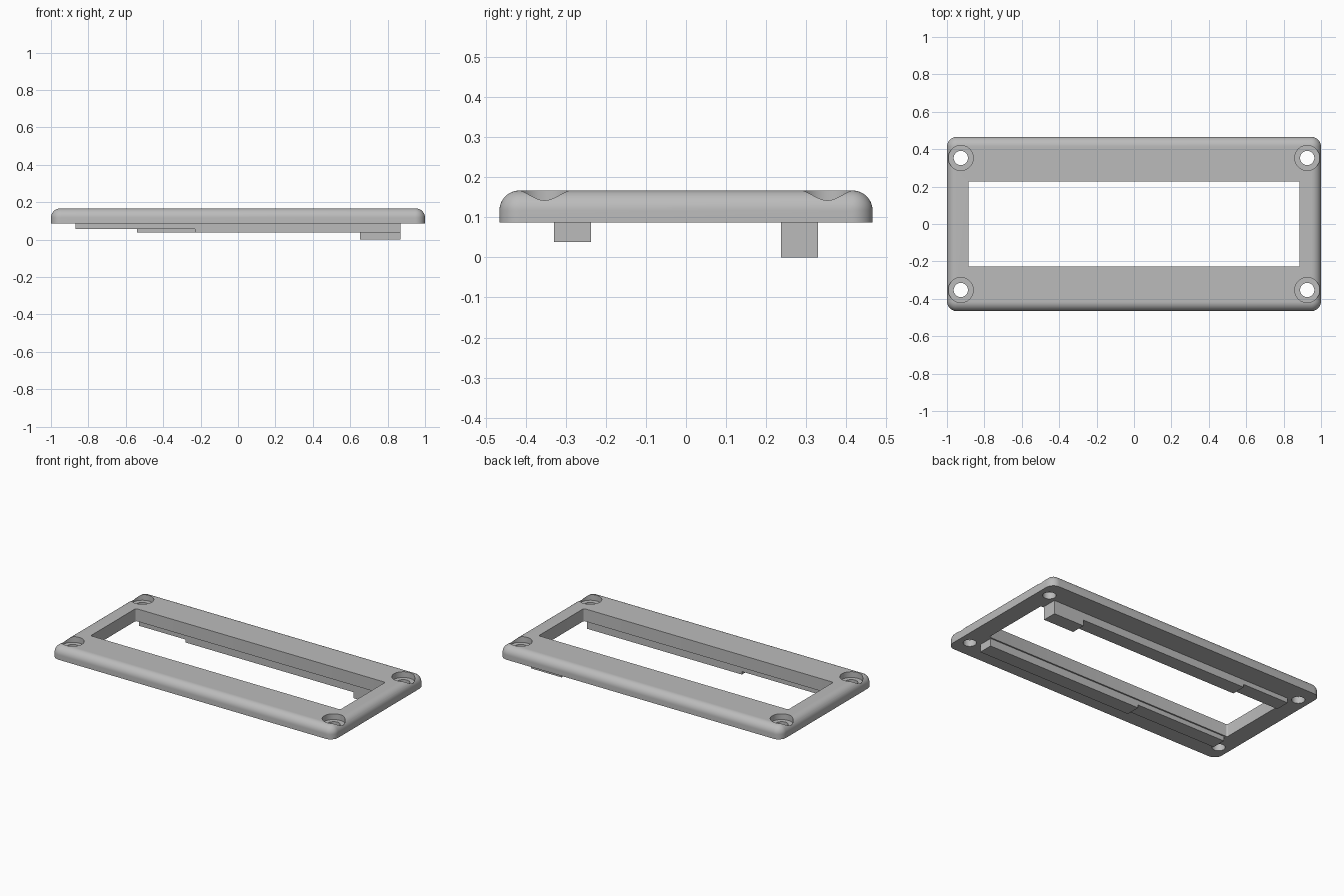
import bpy
import bmesh
import math
from mathutils import Vector

cube = bpy.data.objects.get("Cube")
if cube:
    bpy.data.objects.remove(cube, do_unlink=True)

HALF_X, HALF_Y = 1.0, 0.466
BASE, TOP = 0.087, 0.167
FILLET, CORNER = 0.05, 0.053

grey = bpy.data.materials.new("plain grey")
grey.use_nodes = True
colour = (0.5, 0.5, 0.5, 1)
grey.diffuse_color = colour
grey.node_tree.nodes["Principled BSDF"].inputs["Base Color"].default_value = colour


def make_object(name, bm):
    bmesh.ops.recalc_face_normals(bm, faces=bm.faces)
    mesh = bpy.data.meshes.new(name)
    bm.to_mesh(mesh)
    bm.free()
    mesh.materials.append(grey)
    obj = bpy.data.objects.new(name, mesh)
    bpy.context.collection.objects.link(obj)
    return obj


def rounded_rect(hx, hy, r, z, steps=10):
    points = []
    for quarter, (sx, sy) in enumerate([(1, 1), (-1, 1), (-1, -1), (1, -1)]):
        for i in range(steps + 1):
            a = (quarter + i / steps) * math.pi / 2
            points.append(Vector((sx * (hx - r) + r * math.cos(a),
                                  sy * (hy - r) + r * math.sin(a), z)))
    return points


def loft(name, rings):
    bm = bmesh.new()
    loops = [[bm.verts.new(p) for p in ring] for ring in rings]
    for low, high in zip(loops, loops[1:]):
        for i in range(len(low)):
            j = (i + 1) % len(low)
            bm.faces.new((low[i], low[j], high[j], high[i]))
    bm.faces.new(loops[0])
    bm.faces.new(loops[-1])
    return make_object(name, bm)


def cylinder(name, x, y, radius, low, high):
    bm = bmesh.new()
    bmesh.ops.create_cone(bm, cap_ends=True, segments=48, radius1=radius,
                          radius2=radius, depth=high - low)
    bmesh.ops.translate(bm, verts=bm.verts, vec=(x, y, (low + high) / 2))
    return make_object(name, bm)


def cut(target, cutter):
    mod = target.modifiers.new("cut", 'BOOLEAN')
    mod.operation = 'DIFFERENCE'
    mod.solver = 'EXACT'
    mod.object = cutter
    bpy.context.view_layer.objects.active = target
    bpy.ops.object.modifier_apply(modifier=mod.name)
    bpy.data.objects.remove(cutter, do_unlink=True)


# Plate with a rounded upper rim
rings = [rounded_rect(HALF_X, HALF_Y, CORNER, BASE)]
for i in range(13):
    a = i / 12 * math.pi / 2
    inset = FILLET * (1 - math.cos(a))
    rings.append(rounded_rect(HALF_X - inset, HALF_Y - inset, CORNER - inset,
                              TOP - FILLET + FILLET * math.sin(a)))
frame = loft("bezel_frame", rings)

# Window opening
cut(frame, loft("window_cutter", [rounded_rect(0.885, 0.2285, 0.01, z, 4)
                                  for z in (0, 0.3)]))

# Countersunk screw holes
for sx in (-1, 1):
    for sy in (-1, 1):
        x, y = sx * 0.926, sy * 0.353
        cut(frame, cylinder("recess_cutter", x, y, 0.067, 0.13, 0.3))
        cut(frame, cylinder("hole_cutter", x, y, 0.038, 0, 0.3))

bpy.ops.object.select_all(action='DESELECT')
frame.select_set(True)
bpy.context.view_layer.objects.active = frame
bpy.ops.object.shade_smooth_by_angle(angle=math.radians(30))


# Stepped rails under the long sides
def rail(name, side, outline):
    bm = bmesh.new()
    inner, outer = side * 0.2375, side * 0.329
    face = bm.faces.new([bm.verts.new((x, inner, z)) for x, z in outline])
    ext = bmesh.ops.extrude_face_region(bm, geom=[face])
    verts = [g for g in ext["geom"] if isinstance(g, bmesh.types.BMVert)]
    bmesh.ops.translate(bm, verts=verts, vec=(0, outer - inner, 0))
    return make_object(name, bm)


END, THIN, MID = 0.868, 0.057, 0.038
rail("front_rail", -1, [(-END, BASE), (-END, THIN), (-0.23, THIN),
                        (-0.23, MID), (END, MID), (END, BASE)])
rail("back_rail", 1, [(-END, BASE), (-END, THIN), (-0.54, THIN), (-0.54, MID),
                      (0.652, MID), (0.652, 0), (END, 0), (END, BASE)])
